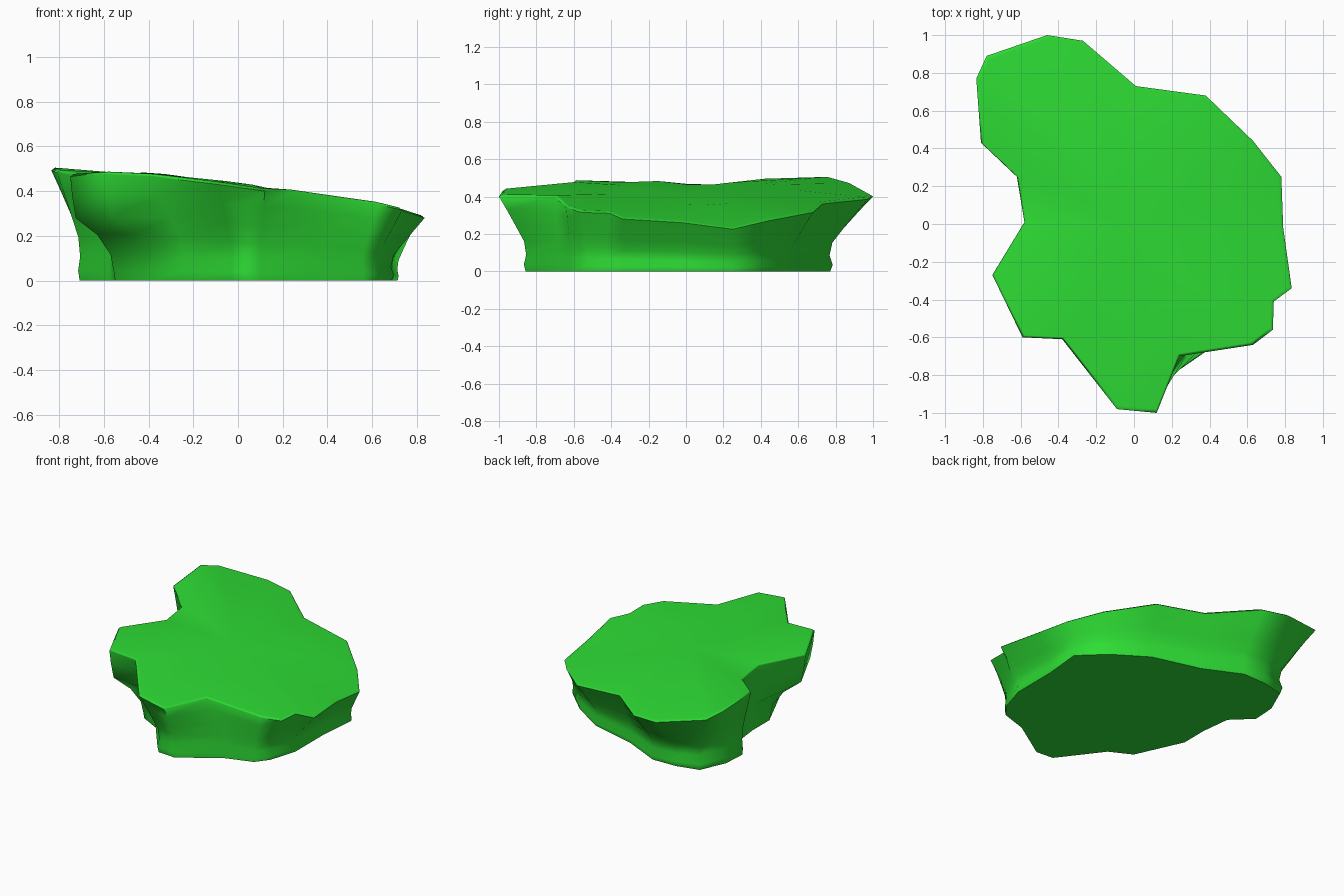
import bpy, bmesh, math

if "Cube" in bpy.data.objects:
    bpy.data.objects.remove(bpy.data.objects["Cube"])

# Outline stations, clockwise from the back: rim x, y, z, then foot x, y
STATIONS = [
    (-.46, 1.0, .40, -.46, .77), (-.27, .97, .385, -.28, .775), (.01, .73, .36, -.02, .65),
    (.38, .68, .315, .32, .56), (.63, .44, .27, .55, .41), (.78, .25, .225, .715, .25),
    (.79, -.02, .26, .69, -.02), (.835, -.34, .28, .69, -.34), (.74, -.41, .31, .66, -.43),
    (.735, -.56, .315, .63, -.53), (.63, -.64, .34, .56, -.62), (.24, -.70, .395, .37, -.68),
    (.12, -1.0, .40, .10, -.86), (-.09, -.98, .43, -.03, -.85), (-.38, -.61, .465, -.25, -.56),
    (-.59, -.60, .475, -.40, -.48), (-.75, -.27, .465, -.55, -.15), (-.58, .01, .455, -.55, .04),
    (-.62, .25, .45, -.575, .25), (-.81, .43, .483, -.71, .38), (-.835, .77, .493, -.70, .55),
    (-.78, .89, .46, -.62, .73),
]
OVERHANG = {15, 16}  # corners that drop straight, then undercut
# Side profiles: blend from rim to foot, height as a share of the rim height
PROFILE = [(0, 1), (.3, .82), (.65, .6), (.96, .4), (1.04, .22), (.95, .09), (1.02, 0)]
UNDERCUT = [(0, 1), (.04, .82), (.12, .6), (.6, .44), (.9, .25), (.97, .09), (1, 0)]

bm = bmesh.new()

# Smooth sloping top inside a narrow chamfer
rings = [[bm.verts.new((x * .55, y * .55, .42 - .077 * x - .018 * y)) for x, y, *_ in STATIONS],
         [bm.verts.new((x * .98, y * .98, z + .012)) for x, y, z, _, _ in STATIONS]]
# Flaring side walls with a slight bulge above the foot
for normal, under in zip(PROFILE, UNDERCUT):
    ring = []
    for i, (x, y, z, u, v) in enumerate(STATIONS):
        t, h = under if i in OVERHANG else normal
        ring.append(bm.verts.new((x + (u - x) * t, y + (v - y) * t, z * h)))
    rings.append(ring)

n = len(STATIONS)
for a, b in zip(rings, rings[1:]):
    for i in range(n):
        j = (i + 1) % n
        bm.faces.new((a[i], a[j], b[j], b[i]))

# Close the middle of the top and the flat underside
for ring, z in ((rings[0], .42), (rings[-1], 0)):
    centre = bm.verts.new((0, 0, z))
    for i in range(n):
        bm.faces.new((centre, ring[i], ring[(i + 1) % n]))
bmesh.ops.recalc_face_normals(bm, faces=bm.faces)

mesh = bpy.data.meshes.new("rock_slab")
bm.to_mesh(mesh)
bm.free()
slab = bpy.data.objects.new("rock_slab", mesh)
bpy.context.collection.objects.link(slab)

# Bright green surface
green = bpy.data.materials.new("grass_green")
green.diffuse_color = (.027, .72, .035, 1)
green.use_nodes = True
green.node_tree.nodes["Principled BSDF"].inputs["Base Color"].default_value = green.diffuse_color
mesh.materials.append(green)

# Soft edges, with the broad top kept evenly shaded
bpy.context.view_layer.objects.active = slab
slab.select_set(True)
bpy.ops.object.shade_smooth_by_angle(angle=math.radians(65))
weighted = slab.modifiers.new("even_shading", 'WEIGHTED_NORMAL')
weighted.keep_sharp = True
